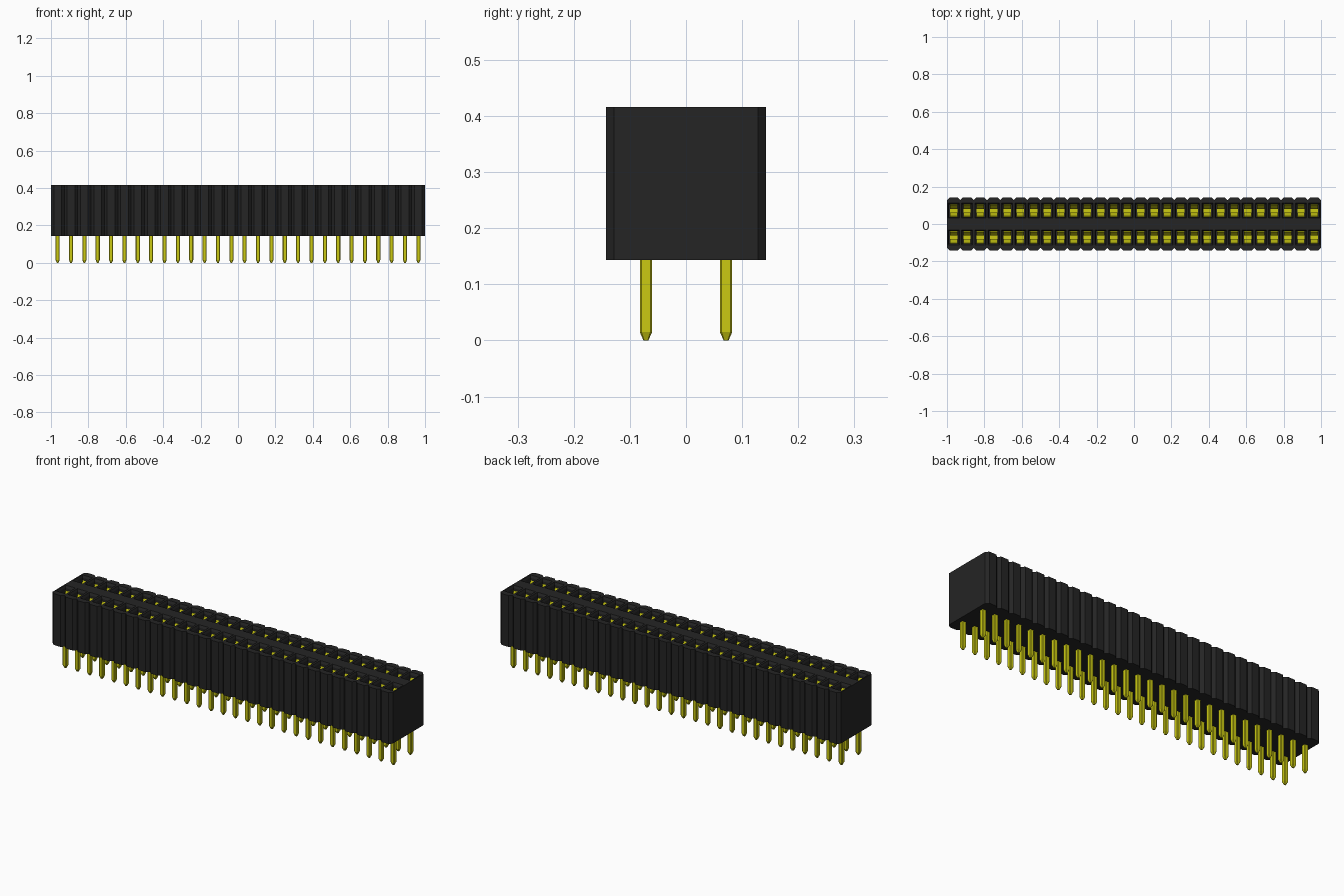
import bpy, bmesh, math

if "Cube" in bpy.data.objects:
    bpy.data.objects.remove(bpy.data.objects["Cube"])

COUNT = 28
P = 2.0 / COUNT            # pitch along x
H = P / 2
W, C = 0.143, 0.015        # half depth of housing, corner chamfer
ROW = 0.0714               # row offset from the middle
Z0, Z1 = 0.143, 0.416      # housing bottom and top
FLOOR = 0.20               # socket floor
CELLS = [(-1 + P * (i + 0.5), s) for i in range(COUNT) for s in (1, -1)]


def material(name, rgb, rough):
    m = bpy.data.materials.new(name)
    m.use_nodes = True
    m.diffuse_color = (*rgb, 1)
    b = m.node_tree.nodes["Principled BSDF"]
    b.inputs["Base Color"].default_value = (*rgb, 1)
    b.inputs["Roughness"].default_value = rough
    return m


black = material("black plastic", (0.018, 0.018, 0.018), 0.6)
gold = material("yellow metal", (0.60, 0.59, 0.006), 0.4)


def finish(bm, name, mat):
    bmesh.ops.remove_doubles(bm, verts=bm.verts[:], dist=1e-5)
    bmesh.ops.recalc_face_normals(bm, faces=bm.faces[:])
    me = bpy.data.meshes.new(name)
    bm.to_mesh(me)
    bm.free()
    me.materials.append(mat)
    ob = bpy.data.objects.new(name, me)
    bpy.context.collection.objects.link(ob)
    return ob


def face(bm, pts):
    return bm.faces.new([bm.verts.new(p) for p in pts])


def rect(hx, hy):
    return [(-hx, ROW - hy), (hx, ROW - hy), (hx, ROW + hy), (-hx, ROW + hy)]


# Housing: scalloped cells, each with a funnel leading into a square socket
bm = bmesh.new()
outline = [(-H, 0), (H, 0), (H, W - C), (H - C, W), (-H + C, W), (-H, W - C)]
mouth, shaft = rect(0.030, 0.040), rect(0.025, 0.034)
for cx, s in CELLS:
    def at(pts, z):
        return [(cx + x, s * y, z) for x, y in pts]
    o, m = at(outline, Z1), at(mouth, Z1)
    b = at(outline, Z0)
    face(bm, b)
    for k in (2, 3, 4):                                  # outer wall
        face(bm, [b[k], b[k + 1], o[k + 1], o[k]])
    face(bm, [o[0], o[1], m[1], m[0]])                   # top rim
    face(bm, [o[1], o[2], m[2], m[1]])
    face(bm, [o[2], o[3], o[4], o[5], m[3], m[2]])
    face(bm, [o[5], o[0], m[0], m[3]])
    rings = [m, at(shaft, Z1 - 0.012), at(shaft, FLOOR)]
    for a, c in zip(rings, rings[1:]):                   # socket walls
        for k in range(4):
            n = (k + 1) % 4
            face(bm, [a[k], a[n], c[n], c[k]])
    face(bm, rings[-1])
for x in (-1, 1):                                        # flat ends
    face(bm, [(x, y, Z0) for y in (-W + C, 0, W - C)] +
         [(x, y, Z1) for y in (W - C, 0, -W + C)])
finish(bm, "housing", black)

# Pins: square with slightly cut edges and tapered tips
bm = bmesh.new()
R, E = 0.011, 0.003
section = [(R, -R + E), (R, R - E), (R - E, R), (-R + E, R),
           (-R, R - E), (-R, -R + E), (-R + E, -R), (R - E, -R)]
for cx, s in CELLS:
    rings = [[(cx + x * f, s * ROW + y * f, z) for x, y in section]
             for z, f in ((0, 0.4), (0.015, 1), (FLOOR - 0.005, 1))]
    for a, c in zip(rings, rings[1:]):
        for k in range(8):
            n = (k + 1) % 8
            face(bm, [a[k], a[n], c[n], c[k]])
    face(bm, rings[0])
    face(bm, rings[-1])
finish(bm, "pins", gold)

# Contacts: bent spring strips, two facing arms joined by a base in each socket
bm = bmesh.new()
arm = [(0.031, 0.392), (0.012, 0.345), (0.022, 0.27), (0.022, FLOOR + 0.005)]
strip = [(-y, z) for y, z in arm] + arm[::-1]
for cx, s in CELLS:
    for (y1, z1), (y2, z2) in zip(strip, strip[1:]):
        face(bm, [(cx - 0.02, s * ROW + y1, z1), (cx + 0.02, s * ROW + y1, z1),
                  (cx + 0.02, s * ROW + y2, z2), (cx - 0.02, s * ROW + y2, z2)])
contacts = finish(bm, "contacts", gold)
mod = contacts.modifiers.new("thickness", "SOLIDIFY")
mod.thickness = 0.004
mod.offset = 0
